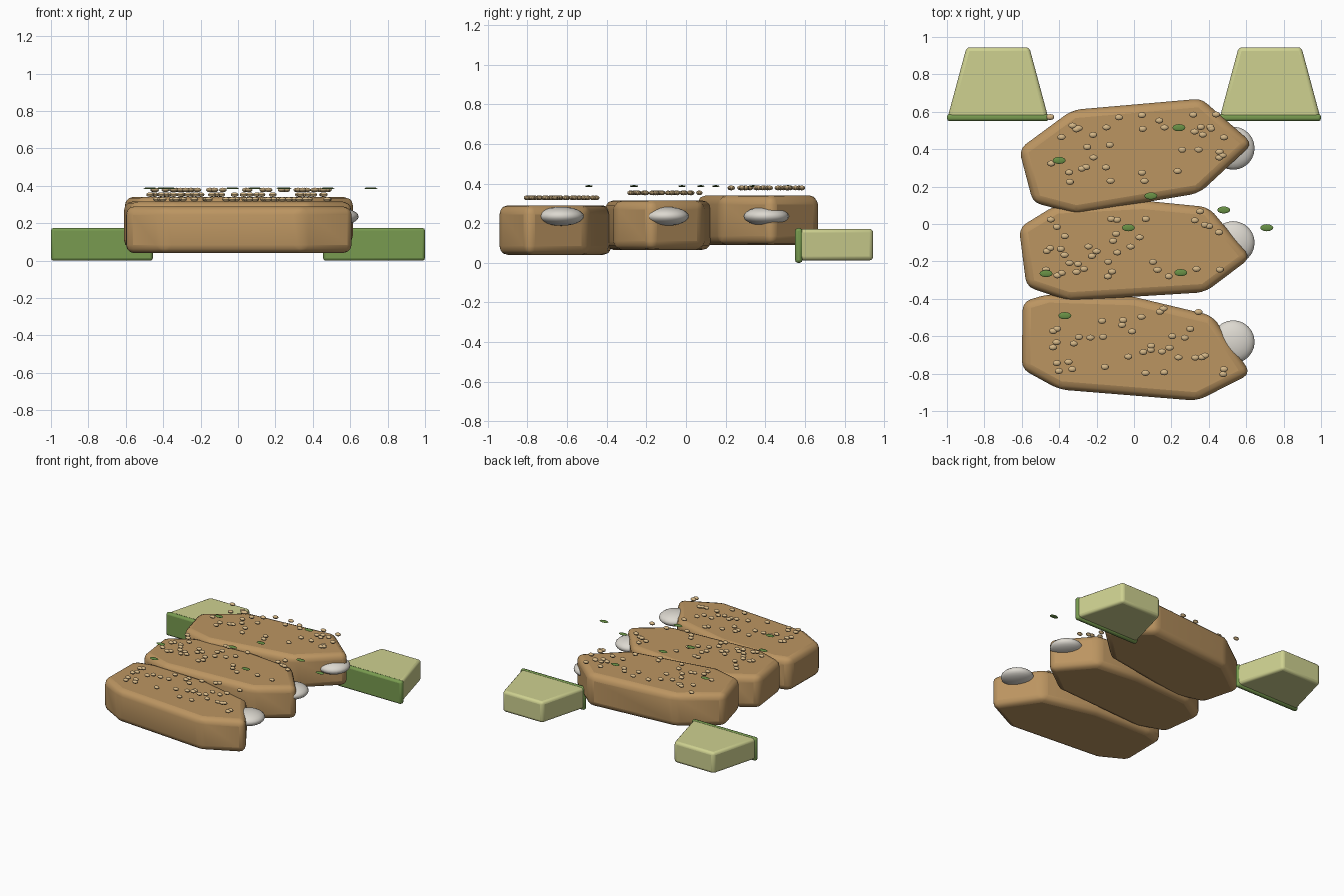
import bpy, bmesh, math, random
from mathutils import Matrix

cube = bpy.data.objects.get("Cube")
if cube:
    bpy.data.objects.remove(cube, do_unlink=True)
random.seed(7)


def material(name, rgb):
    m = bpy.data.materials.new(name)
    m.use_nodes = True
    m.diffuse_color = (*rgb, 1)
    m.node_tree.nodes["Principled BSDF"].inputs["Base Color"].default_value = (*rgb, 1)
    return m


BROWN = material("toasted brown", (0.50, 0.30, 0.12))
LIME = material("pale lime", (0.62, 0.64, 0.28))
RIND = material("rind green", (0.19, 0.33, 0.08))
CREAM = material("pale grey", (0.72, 0.69, 0.63))
SEED = material("sesame tan", (0.66, 0.47, 0.24))
HERB = material("herb green", (0.14, 0.28, 0.06))


def finish(bm, name, mat, bevel=0, segments=3):
    bmesh.ops.recalc_face_normals(bm, faces=bm.faces)
    me = bpy.data.meshes.new(name)
    bm.to_mesh(me)
    bm.free()
    me.materials.append(mat)
    ob = bpy.data.objects.new(name, me)
    bpy.context.collection.objects.link(ob)
    if bevel:
        mod = ob.modifiers.new("rounded_edges", "BEVEL")
        mod.width, mod.segments = bevel, segments
        mod.limit_method = "ANGLE"
        mod.angle_limit = math.radians(12)
    bpy.ops.object.select_all(action="DESELECT")
    ob.select_set(True)
    bpy.context.view_layer.objects.active = ob
    bpy.ops.object.shade_smooth_by_angle(angle=math.radians(35))
    return ob


def prism(name, outline, z0, z1, mat, bevel, segments=3):
    bm = bmesh.new()
    base = bm.faces.new([bm.verts.new((x, y, z0)) for x, y in outline])
    top = bmesh.ops.extrude_face_region(bm, geom=[base], use_keep_orig=True)
    for v in top["geom"]:
        if isinstance(v, bmesh.types.BMVert):
            v.co.z = z1
    return finish(bm, name, mat, bevel, segments)


def ellipsoids(name, centres, radii, mat, u, v):
    bm = bmesh.new()
    for c in centres:
        m = Matrix.Translation(c) @ Matrix.Diagonal((*radii, 1))
        bmesh.ops.create_uvsphere(bm, u_segments=u, v_segments=v, radius=1, matrix=m)
    return finish(bm, name, mat)


# Overlapping slices, each stepped a little higher than the one in front
slices = {
    "front": [(-.595, -.415), (-.46, -.375), (0, -.39), (.42, -.49),
              (.625, -.80), (.34, -.945), (-.40, -.885), (-.60, -.775)],
    "middle": [(-.615, -.02), (-.42, .10), (.05, .125), (.40, .09),
               (.625, -.18), (.38, -.365), (-.35, -.41), (-.575, -.335)],
    "back": [(-.615, .40), (-.33, .61), (.36, .67),
             (.635, .43), (.35, .165), (-.31, .055), (-.54, .115)],
}
for i, (label, outline) in enumerate(slices.items()):
    low = 0.04 + 0.025 * i
    prism(label + "_slice", outline, low, low + 0.25, BROWN, 0.045)

    # Pale tip poking out of the slice end
    y = (-0.63, -0.10, 0.405)[i]
    ellipsoids(label + "_tip", [(0.53, y, 0.235)], (0.115, 0.115, 0.048), CREAM, 24, 12)

    # Sesame scattered just above the slice
    mid = -0.635 + 0.52 * i
    seeds = [(random.uniform(-.47, .5), mid + random.uniform(-.185, .185), low + .288)
             for _ in range(38)]
    ellipsoids(label + "_sesame", seeds, (0.022, 0.016, 0.012), SEED, 10, 6)

# Herb flakes
flakes = [(.24, .515), (-.40, .34), (.09, .15), (.48, .075), (.71, -.02),
          (-.03, -.02), (-.47, -.265), (.25, -.26), (-.37, -.49)]
ellipsoids("herb_flakes", [(x, y, 0.387) for x, y in flakes], (0.035, 0.019, 0.005), HERB, 12, 6)

# Citrus wedges with a rind along the front
for side, label in ((-1, "right"), (1, "left")):
    cx = side * 0.7275
    wedge = [(cx - .27, .565), (cx + .27, .565), (cx + .168, .945), (cx - .168, .945)]
    prism(label + "_wedge", wedge, 0.012, 0.172, LIME, 0.02)
    rind = [(cx - .2725, .55), (cx + .2725, .55), (cx + .2725, .588), (cx - .2725, .588)]
    prism(label + "_rind", rind, 0, 0.175, RIND, 0.014, 2)
